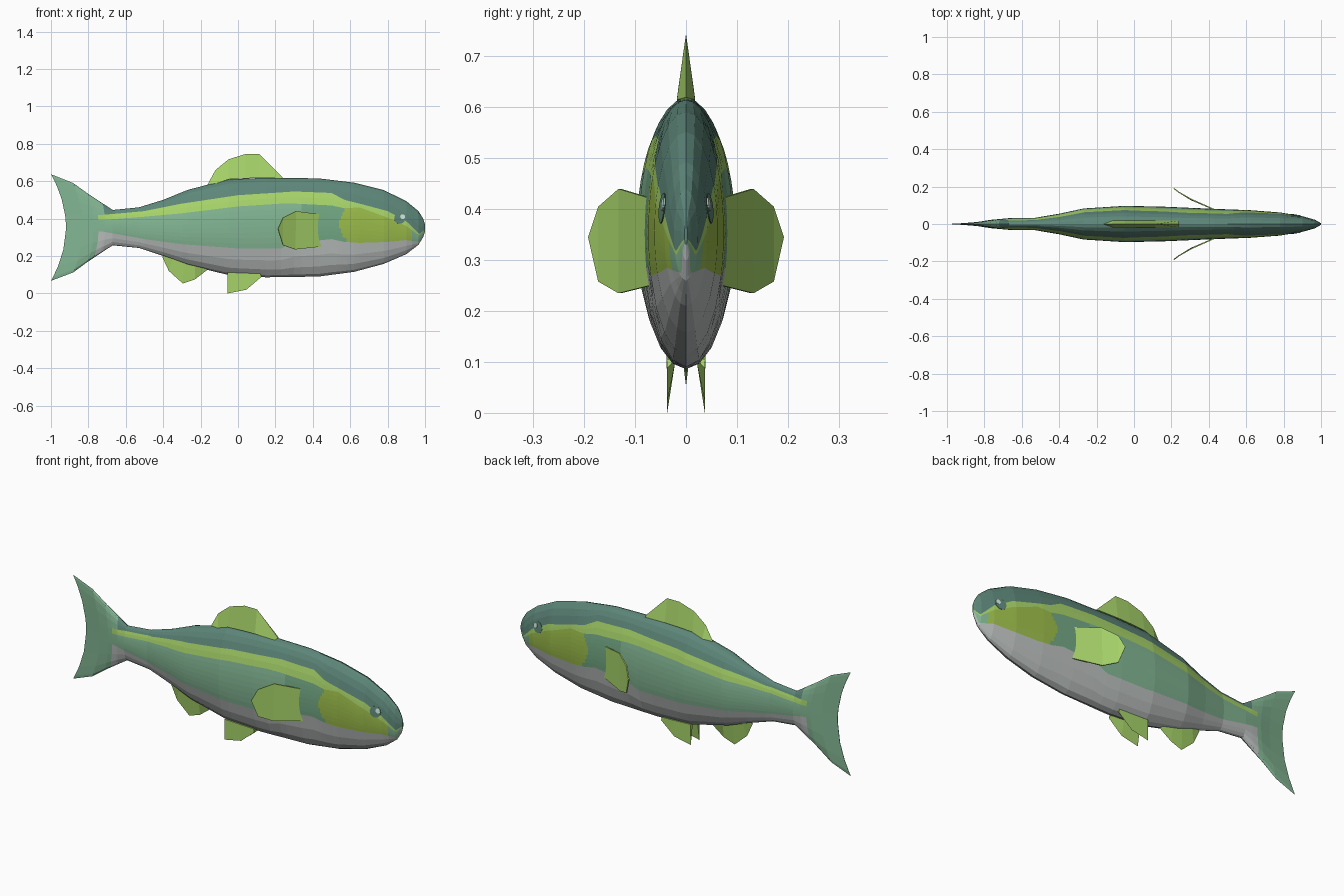
import bpy, bmesh, math

if "Cube" in bpy.data.objects:
    bpy.data.objects.remove(bpy.data.objects["Cube"])

# ---- materials -------------------------------------------------------------
def lin(c):
    c /= 255
    return c / 12.92 if c < 0.04 else ((c + 0.055) / 1.055) ** 2.4

def material(name, *rgb):
    m = bpy.data.materials.new(name)
    m.diffuse_color = (*[lin(c) for c in rgb], 1)
    m.use_nodes = True
    m.node_tree.nodes["Principled BSDF"].inputs["Base Color"].default_value = m.diffuse_color
    return m

BACK = material("dark teal", 93, 134, 121)
LIME = material("lime green", 168, 213, 106)
SIDE = material("sea green", 131, 182, 147)
BELLY = material("pale grey", 186, 191, 189)
CHEEK = material("olive green", 155, 188, 74)
GILL = material("gill green", 115, 168, 132)
SHINE = material("eye white", 212, 235, 226)
BODY_MATS = [BACK, LIME, SIDE, BELLY, CHEEK, GILL]

def make(name, bm, mats):
    bmesh.ops.recalc_face_normals(bm, faces=bm.faces)
    me = bpy.data.meshes.new(name)
    bm.to_mesh(me)
    bm.free()
    for m in mats:
        me.materials.append(m)
    ob = bpy.data.objects.new(name, me)
    bpy.context.collection.objects.link(ob)
    return ob

def interp(table, x):
    if x <= table[0][0]:
        return table[0][1:]
    for a, b in zip(table, table[1:]):
        if x <= b[0]:
            f = (x - a[0]) / (b[0] - a[0])
            return [p + f * (q - p) for p, q in zip(a[1:], b[1:])]
    return table[-1][1:]

# ---- body profile: x, top, bottom, half width ------------------------------
PROFILE = [
    (-.92, .637, .067, .001), (-.83, .59, .112, .012), (-.77, .533, .17, .022),
    (-.67, .446, .257, .031), (-.53, .46, .243, .033), (-.40, .50, .20, .055),
    (-.27, .553, .152, .083), (-.05, .61, .098, .097), (.15, .618, .086, .093),
    (.43, .615, .09, .081), (.62, .592, .115, .074), (.78, .552, .158, .062),
    (.90, .493, .21, .042), (.965, .44, .26, .024), (.99, .40, .30, .010),
    (1.0, .37, .33, .003)]
# colour borders: x, back/stripe, stripe/side, side/belly heights
BORDERS = [
    (-.92, .42, .38, .34), (-.72, .42, .393, .33), (-.5, .44, .41, .29),
    (-.3, .48, .428, .263), (0, .525, .465, .24), (.23, .54, .48, .24),
    (.3, .545, .48, .27), (.5, .537, .47, .29), (.57, .50, .455, .275),
    (.65, .48, .46, .27), (.8, .44, .405, .275), (.9, .385, .36, .285),
    (.97, .318, .31, .275), (1.0, .342, .34, .335)]
SEGS = (4, 2, 8, 4)
HALF = sum(SEGS)
BAND = [b for b, n in enumerate(SEGS) for _ in range(n)]

def ring(t):
    top, bot, w = interp(PROFILE, t)
    cz, hz = (top + bot) / 2, (top - bot) / 2
    hs, prev = [], .92
    for b in interp(BORDERS, t):
        prev = max(-.96, min((b - cz) / hz, prev - .02))
        hs.append(prev)
    ang = [math.pi / 2] + [math.asin(h) for h in hs] + [-math.pi / 2]
    angles = [ang[0]]
    for i, n in enumerate(SEGS):
        angles += [ang[i] + (ang[i + 1] - ang[i]) * (k + 1) / n for k in range(n)]
    pts = []
    for a in angles:
        h = math.sin(a)
        # the tail columns lean back towards the tips to form the fork
        x = t if t > -.67 else -.67 - (-.67 - t) / .25 * (.25 + .08 * h * h)
        pts.append((x, w * math.cos(a), cz + hz * h))
    return pts + [(x, -y, z) for x, y, z in pts[-2:0:-1]]

def body_colour(band, t, z):
    if t < -.745 or (t < -.71 and band == 0):
        return 2
    if band == 2 and t > .34:
        if t > .93:
            return 2
        return 4 if t > .65 or math.hypot(t - .65, z - .37) < .108 else 5
    return band

# ---- body and tail ---------------------------------------------------------
stations = sorted({p[0] for p in PROFILE} | {b[0] for b in BORDERS}
                  | {-.745, -.71, .34, .93}
                  | {round(.53 + .01 * i, 3) for i in range(13)})
bm = bmesh.new()
rings = [[bm.verts.new(p) for p in ring(t)] for t in stations]
n = 2 * HALF
for i, (r, s) in enumerate(zip(rings, rings[1:])):
    tm = (stations[i] + stations[i + 1]) / 2
    for j in range(n):
        k = (j + 1) % n
        f = bm.faces.new((r[j], r[k], s[k], s[j]))
        band = BAND[j if j < HALF else n - 1 - j]
        f.material_index = body_colour(band, tm, f.calc_center_median().z)
bm.faces.new(rings[-1])
for j in range(HALF):                       # trailing edge of the tail
    a = rings[0]
    quad = list(dict.fromkeys((a[j], a[j + 1], a[(n - j - 1) % n], a[(n - j) % n])))
    bm.faces.new(quad).material_index = 2
make("body", bm, BODY_MATS)

# ---- eyes: thin plates lying on the head -----------------------------------
def surface_y(x, z):
    top, bot, w = interp(PROFILE, x)
    return w * math.sqrt(max(0, 1 - ((2 * z - top - bot) / (top - bot)) ** 2))

def plate(name, cx, cz, r, lift, mat, side):
    bm = bmesh.new()
    def vert(x, z):
        return bm.verts.new((x, side * (surface_y(x, z) + lift), z))
    c = vert(cx, cz)
    rim = [vert(cx + r * math.cos(i * math.pi / 6), cz + r * math.sin(i * math.pi / 6))
           for i in range(12)]
    for i in range(12):
        bm.faces.new((c, rim[i], rim[(i + 1) % 12]))
    ob = make(name, bm, [mat])
    sol = ob.modifiers.new("thickness", 'SOLIDIFY')
    sol.thickness, sol.offset = .002, 0

for side in (1, -1):
    plate("eye", .865, .402, .03, .002, BACK, side)
    plate("eye_shine", .88, .41, .013, .004, SHINE, side)

# ---- wedge fins: rim narrows to an edge, base has thickness ----------------
def fin(name, rim, base, w, y_rim=0, y_base=0):
    bm = bmesh.new()
    edge = [bm.verts.new((x, y_rim, z)) for x, z in rim]
    sides = [[bm.verts.new((x, y_base + s * w, z)) for x, z in base] for s in (1, -1)]
    for b in sides:
        for i in range(len(rim) - 1):
            bm.faces.new((edge[i], edge[i + 1], b[i + 1], b[i]))
    p, q = sides
    for i in range(len(rim) - 1):
        bm.faces.new((p[i], p[i + 1], q[i + 1], q[i]))
    bm.faces.new((edge[0], p[0], q[0]))
    bm.faces.new((edge[-1], p[-1], q[-1]))
    make(name, bm, [LIME])

fin("dorsal_fin",
    [(-.165, .578), (-.12, .66), (-.05, .717), (.04, .745), (.115, .745), (.24, .62)],
    [(-.16, .57), (-.11, .59), (-.05, .61), (.04, .615), (.115, .617), (.235, .615)], .018)
fin("anal_fin",
    [(-.405, .195), (-.37, .12), (-.295, .053), (-.23, .075), (-.165, .125)],
    [(-.39, .21), (-.35, .19), (-.29, .17), (-.23, .15), (-.165, .135)], .012)

for side in (1, -1):
    fin("pelvic_fin", [(-.055, 0), (.045, .02), (.125, .088)],
        [(-.055, .112), (.045, .108), (.12, .106)], .009, side * .037, side * .029)

# ---- pectoral fins: swept outward and back, y, x, z ------------------------
PECTORAL = [(.07, .445, .422), (.13, .31, .44), (.17, .24, .405), (.19, .213, .345),
            (.17, .24, .258), (.13, .305, .235), (.07, .445, .25)]
for side in (1, -1):
    bm = bmesh.new()
    v = [bm.verts.new((x, side * y, z)) for y, x, z in PECTORAL]
    for i in range(3):
        bm.faces.new([v[k] for k in dict.fromkeys((i, i + 1, 5 - i, 6 - i))])
    ob = make("pectoral_fin", bm, [LIME])
    sol = ob.modifiers.new("thickness", 'SOLIDIFY')
    sol.thickness, sol.offset = .006, 0
